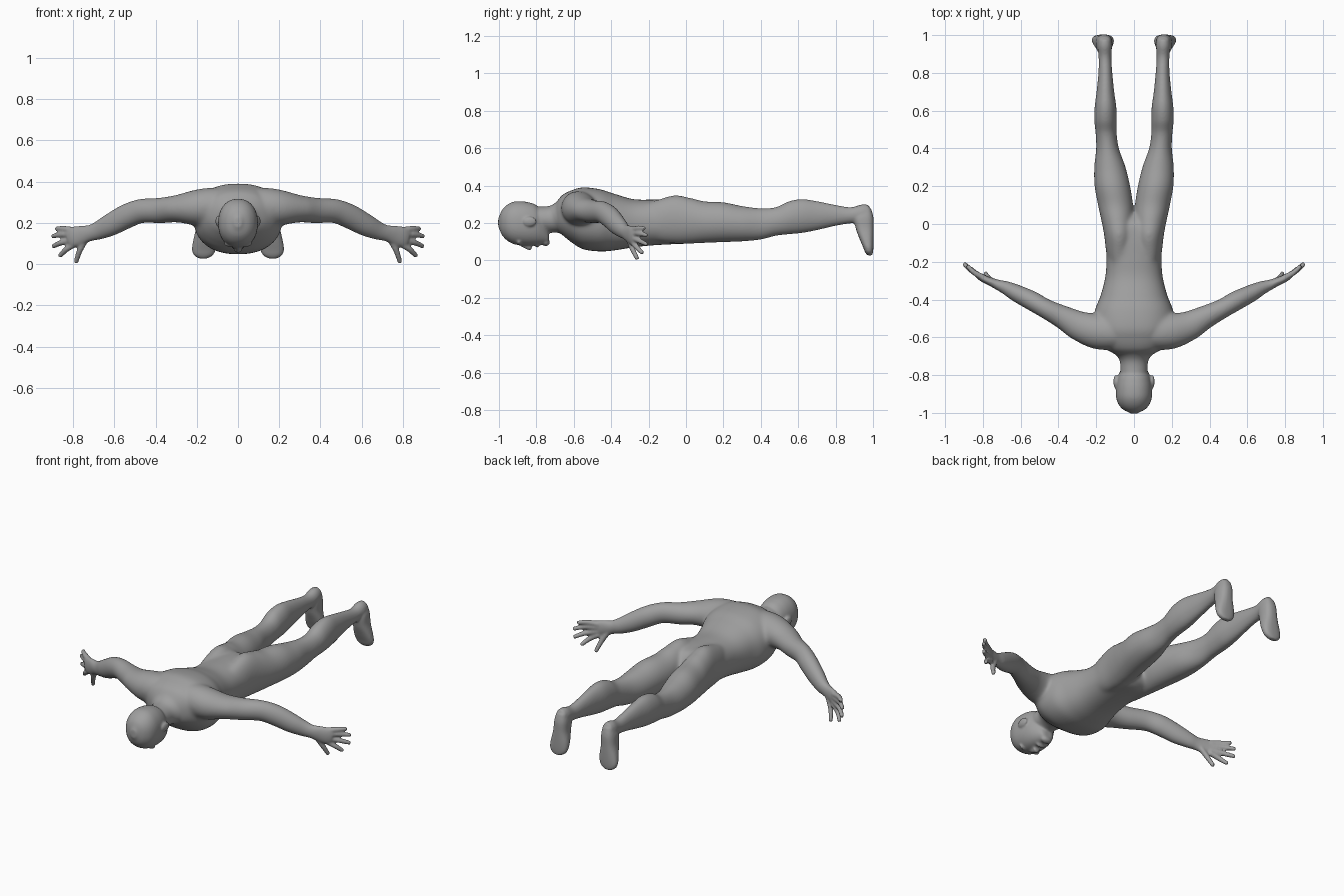
import bpy, bmesh
from math import cos, sin, pi
from mathutils import Vector, Matrix

if "Cube" in bpy.data.objects:
    bpy.data.objects.remove(bpy.data.objects["Cube"])

bm = bmesh.new()
X, Y, Z = Vector((1, 0, 0)), Vector((0, 1, 0)), Vector((0, 0, 1))


def catmull(a, b, c, d, t):
    return 0.5 * (2 * b + (c - a) * t + (2 * a - 5 * b + 4 * c - d) * t * t
                  + (3 * b - a - 3 * c + d) * t ** 3)


def loft(rings, power=2.0, steps=6, n=64):
    """Smooth closed skin through rings of (centre, half axis u, half axis v)."""
    fine = []
    last = len(rings) - 1
    for i in range(last):
        four = [rings[min(max(i + k, 0), last)] for k in (-1, 0, 1, 2)]
        for s in range(steps):
            fine.append([catmull(*(r[j] for r in four), s / steps) for j in range(3)])
    fine.append(rings[-1])
    # rounded ends
    for at, nxt in ((0, 1), (-1, -2)):
        c, u, v = fine[at]
        d = (c - fine[nxt][0]).normalized() * min(u.length, v.length) * 0.25
        cap = [c + d, u * 0.6, v * 0.6]
        fine.insert(0, cap) if at == 0 else fine.append(cap)
    loops = []
    for c, u, v in fine:
        loop = []
        for k in range(n):
            a = 2 * pi * k / n
            ca, sa = cos(a), sin(a)
            e = 2 / power
            p = c + u * (abs(ca) ** e * (1 if ca > 0 else -1)) \
                  + v * (abs(sa) ** e * (1 if sa > 0 else -1))
            loop.append(bm.verts.new(p))
        loops.append(loop)
    for a, b in zip(loops, loops[1:]):
        for k in range(n):
            bm.faces.new((a[k], a[(k + 1) % n], b[(k + 1) % n], b[k]))
    bm.faces.new(loops[0])
    bm.faces.new(loops[-1])


def along_y(rows, side=1, power=2.0):
    """Rows of y, x inner, x outer, z low, z high."""
    loft([(Vector((side * (a + b) / 2, y, (lo + hi) / 2)),
           X * ((b - a) / 2), Z * ((hi - lo) / 2)) for y, a, b, lo, hi in rows], power)


def tube(rows, side=1, n=20):
    """Rows of x, y, z, horizontal radius, vertical radius along a path."""
    pts = [Vector((side * r[0], r[1], r[2])) for r in rows]
    rings = []
    for i, r in enumerate(rows):
        t = (pts[min(i + 1, len(pts) - 1)] - pts[max(i - 1, 0)]).normalized()
        u = t.cross(Z).normalized()
        rings.append((pts[i], u * r[3], u.cross(t) * r[4]))
    loft(rings, n=n)


def ball(centre, size):
    bmesh.ops.create_uvsphere(bm, u_segments=24, v_segments=16, radius=1,
                              matrix=Matrix.LocRotScale(Vector(centre), None, Vector(size)))


# Torso
torso = [(-.69, .10, .16, .315), (-.66, .15, .135, .35), (-.61, .195, .095, .375),
         (-.55, .215, .06, .39), (-.46, .208, .048, .38), (-.38, .177, .054, .355),
         (-.28, .152, .07, .327), (-.18, .146, .08, .325), (-.08, .152, .086, .325),
         (.00, .155, .09, .315), (.045, .10, .11, .27)]
along_y([(y, -w, w, lo, hi) for y, w, lo, hi in torso], power=2.3)

# Neck and head
neck = [(-.84, .07, .15, .29), (-.76, .072, .15, .288), (-.72, .077, .148, .295),
        (-.69, .10, .148, .315), (-.64, .15, .15, .35)]
along_y([(y, -w, w, lo, hi) for y, w, lo, hi in neck])
head = [(-.997, .028, .165, .24), (-.982, .058, .133, .272), (-.955, .082, .105, .298),
        (-.92, .094, .087, .314), (-.88, .096, .08, .316), (-.84, .093, .078, .31),
        (-.80, .083, .08, .295), (-.765, .064, .085, .25), (-.738, .04, .09, .17)]
along_y([(y, -w, w, lo, hi) for y, w, lo, hi in head], power=2.2)

# Face: nose, lips, chin
loft([(Vector((0, -.885, .088)), X * .012, Z * .012),
      (Vector((0, -.85, .074)), X * .015, Z * .016),
      (Vector((0, -.83, .070)), X * .021, Z * .017)])
ball((0, -.795, .082), (.03, .012, .014))
ball((0, -.75, .096), (.034, .022, .02))

for side in (-1, 1):
    # Ears and brows
    ball((side * .097, -.835, .208), (.012, .036, .026))
    ball((side * .036, -.893, .097), (.034, .012, .014))

    # Leg
    along_y([(-.24, .03, .125, .13, .295), (-.15, .012, .147, .10, .325),
             (-.06, .002, .158, .09, .349),
             (.02, .0, .173, .09, .334), (.10, .005, .19, .094, .315),
             (.20, .021, .208, .098, .31), (.30, .045, .21, .102, .29),
             (.40, .08, .20, .112, .278), (.48, .092, .203, .132, .284),
             (.55, .092, .21, .14, .315), (.62, .094, .208, .147, .327),
             (.70, .105, .198, .162, .316), (.80, .115, .188, .185, .296),
             (.88, .12, .187, .198, .284), (.94, .117, .193, .20, .299),
             (.975, .122, .188, .21, .297)], side)

    # Foot, toes pointing down: z, y front, y sole, x inner, x outer
    foot = [(.275, .935, .99, .125, .185), (.23, .90, 1.002, .115, .199),
            (.17, .908, 1.003, .115, .205), (.11, .93, 1.003, .107, .218),
            (.07, .947, 1.002, .109, .223), (.045, .957, 1.0, .12, .215),
            (.03, .967, .997, .142, .195)]
    loft([(Vector((side * (a + b) / 2, (f + s) / 2, z)), X * ((b - a) / 2), Y * ((s - f) / 2))
          for z, f, s, a, b in foot], power=2.5)

    # Arm and palm
    tube([(.06, -.58, .285, .08, .085), (.14, -.575, .28, .093, .09),
          (.21, -.565, .273, .093, .086),
          (.30, -.535, .268, .077, .066), (.38, -.492, .26, .061, .061),
          (.47, -.447, .257, .051, .058), (.54, -.407, .232, .051, .059),
          (.62, -.367, .19, .045, .054), (.68, -.337, .162, .035, .044),
          (.72, -.322, .15, .027, .039), (.76, -.305, .141, .022, .046),
          (.80, -.288, .132, .019, .049), (.822, -.275, .125, .016, .044)], side, 40)

    # Fingers from knuckle to tip
    for base, tip in [((.79, -.288, .162), (.882, -.222, .172)),
                      ((.79, -.288, .145), (.901, -.210, .135)),
                      ((.79, -.288, .120), (.898, -.210, .086)),
                      ((.785, -.288, .102), (.865, -.233, .039)),
                      ((.735, -.31, .128), (.787, -.260, .008))]:
        a, b = Vector(base), Vector(tip)
        bend = a.lerp(b, .55) + Vector((.004, -.006, .004))
        tube([(*a, .017, .017), (*bend, .0145, .0145), (*b, .0115, .0115)], side, 16)

bmesh.ops.recalc_face_normals(bm, faces=bm.faces)
mesh = bpy.data.meshes.new("body_parts")
bm.to_mesh(mesh)
bm.free()
body = bpy.data.objects.new("human_body", mesh)
bpy.context.collection.objects.link(body)

# Fuse all parts into one skin and bake it
fuse = body.modifiers.new("fuse", 'REMESH')
fuse.mode = 'VOXEL'
fuse.voxel_size = 0.006
fuse.use_smooth_shade = True
graph = bpy.context.evaluated_depsgraph_get()
body.data = bpy.data.meshes.new_from_object(body.evaluated_get(graph))
body.modifiers.clear()

# Blend the joints strongly: shoulders, armpits, hips, neck
joints = [((.19, -.56, .26), .16), ((.08, -.14, .22), .22), ((0, -.69, .23), .10),
          ((.06, .02, .2), .12)]
group = body.vertex_groups.new(name="joints")
for v in body.data.vertices:
    p = Vector((abs(v.co.x), v.co.y, v.co.z))
    w = max(1 - ((p - Vector(c)).length / r) ** 2 for c, r in joints)
    if w > 0:
        group.add([v.index], min(1, w * 1.8), 'REPLACE')
blend = body.modifiers.new("blend_joints", 'SMOOTH')
blend.factor = 0.6
blend.iterations = 45
blend.vertex_group = "joints"
soften = body.modifiers.new("soften", 'SMOOTH')
soften.factor = 0.5
soften.iterations = 6

# Dark grey skin
grey = bpy.data.materials.new("dark_grey")
grey.diffuse_color = (0.35, 0.35, 0.35, 1)
grey.use_nodes = True
grey.node_tree.nodes["Principled BSDF"].inputs["Base Color"].default_value = grey.diffuse_color
body.data.materials.clear()
body.data.materials.append(grey)
